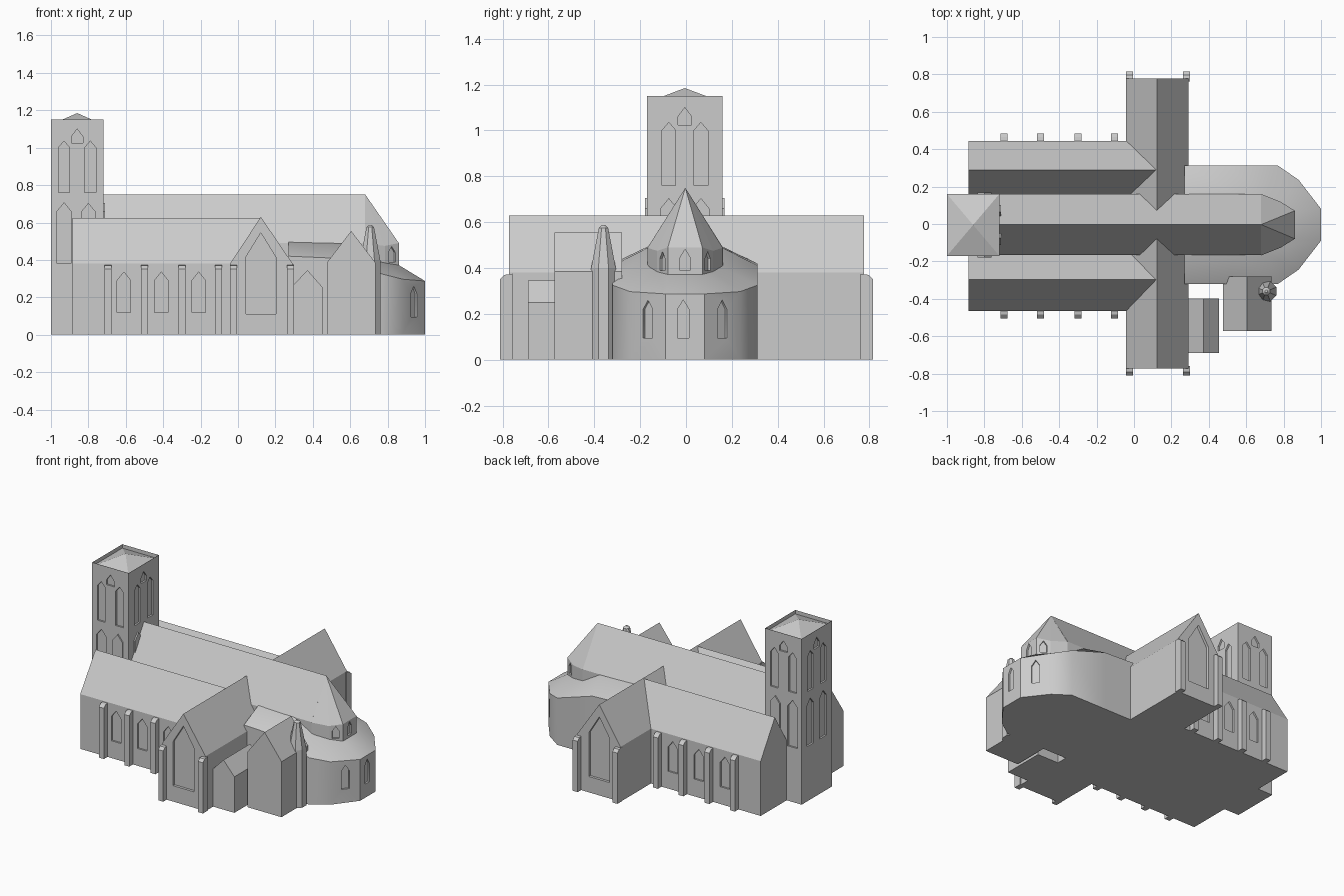
import bpy, bmesh, math
from mathutils import Vector

if "Cube" in bpy.data.objects:
    bpy.data.objects.remove(bpy.data.objects["Cube"])

stone = bpy.data.materials.new("pale_grey_stone")
stone.diffuse_color = (0.6, 0.6, 0.6, 1)
stone.use_nodes = True
stone.node_tree.nodes["Principled BSDF"].inputs["Base Color"].default_value = stone.diffuse_color


def finish(bm, name, smooth=None):
    bmesh.ops.recalc_face_normals(bm, faces=bm.faces[:])
    me = bpy.data.meshes.new(name)
    bm.to_mesh(me)
    bm.free()
    ob = bpy.data.objects.new(name, me)
    bpy.context.collection.objects.link(ob)
    me.materials.append(stone)
    if smooth:
        bpy.ops.object.select_all(action='DESELECT')
        ob.select_set(True)
        bpy.context.view_layer.objects.active = ob
        bpy.ops.object.shade_smooth_by_angle(angle=math.radians(smooth))
    return ob


def loft(bm, rings):
    """Closed solid through rings of equal point count."""
    vs = [[bm.verts.new(p) for p in r] for r in rings]
    n = len(vs[0])
    for a, b in zip(vs, vs[1:]):
        for i in range(n):
            j = (i + 1) % n
            bm.faces.new((a[i], a[j], b[j], b[i]))
    bm.faces.new(vs[0])
    return bm.faces.new(vs[-1])


def prism(name, prof, axis, a, b):
    bm = bmesh.new()
    put = (lambda u, z, t: (t, u, z)) if axis == 'x' else (lambda u, z, t: (u, t, z))
    loft(bm, [[put(u, z, t) for u, z in prof] for t in (a, b)])
    return finish(bm, name)


def gable(lo, hi, mid, eave, ridge):
    return [(lo, 0), (hi, 0), (hi, eave), (mid, ridge), (lo, eave)]


def lancet(bm, x, y, nx, ny, w, z0, z1, z2, back, out):
    """Pointed window prism standing on a wall point with outward normal."""
    n = Vector((nx, ny, 0)).normalized()
    t = Vector((-n.y, n.x, 0))
    prof = [(-w, z0), (w, z0), (w, z1), (0, z2), (-w, z1)]
    loft(bm, [[Vector((x, y, z)) + t * u + n * d for u, z in prof] for d in (-back, out)])


def cut_windows(ob, wins, depth=0.012):
    bm = bmesh.new()
    for w in wins:
        lancet(bm, *w, depth, 0.03)
    cutter = finish(bm, "window_cutter")
    cutter.hide_render = True
    mod = ob.modifiers.new("windows", 'BOOLEAN')
    mod.operation, mod.solver, mod.object = 'DIFFERENCE', 'EXACT', cutter
    bpy.context.view_layer.objects.active = ob
    bpy.ops.object.modifier_apply(modifier=mod.name)
    bpy.data.objects.remove(cutter)


def buttress(name, x, wall, s, d):
    y = lambda k: wall + s * k
    prism(name, [(y(-.015), 0), (y(d), 0), (y(d), .352), (y(d / 2), .37), (y(-.015), .375)],
          'x', x - .019, x + .019)


# Tower with sunken pyramid roof behind a thin parapet
X0, X1, Y0, Y1 = -1.0, -.72, -.17, .16
bm = bmesh.new()
top = loft(bm, [[(X0, Y0, z), (X1, Y0, z), (X1, Y1, z), (X0, Y1, z)] for z in (0, 1.15)])
bmesh.ops.inset_region(bm, faces=[top], thickness=.003)
bmesh.ops.translate(bm, verts=top.verts[:], vec=(0, 0, -.027))
peak = bmesh.ops.poke(bm, faces=[top])['verts'][0]
peak.co.z = 1.185
tower = finish(bm, "tower")
wins, plates = [], bmesh.new()
cx, cy = -.86, -.005
for x, y, nx, ny in ((cx, Y0, 0, -1), (cx, Y1, 0, 1), (X0, cy, -1, 0), (X1, cy, 1, 0)):
    for k in (-.07, .07):
        px, py = x + k * abs(ny), y + k * abs(nx)
        wins.append((px, py, nx, ny, .03, .76, 1.0, 1.035))
        if nx == 1 or (ny and k > 0):
            lancet(plates, px - .01 * abs(ny), py, nx, ny, .037, .38, .66, .705, .005, .009)
        else:
            wins.append((px, py, nx, ny, .037, .38, .66, .705))
    wins.append((x, y, nx, ny, .03, 1.025, 1.06, 1.1))
cut_windows(tower, wins)
finish(plates, "tower_window_plates")

# Nave with steep roof
prism("nave", gable(-.167, .161, -.003, .49, .75), 'x', -.72, .68)

# Aisles, each with its own ridge, windows and buttresses
for s, wall, ridge, label in ((-1, -.465, -.298, "south"), (1, .445, .29, "north")):
    prof = [(0, 0), (wall, 0), (wall, .38), (ridge, .625), (s * .15, .40), (0, .40)]
    aisle = prism(label + "_aisle", prof, 'x', -.885, .12)
    cut_windows(aisle, [(x, wall, 0, s, .036, .12, .29, .335) for x in (-.61, -.41, -.21)])
    for x in (-.695, -.5, -.3, -.105):
        buttress(label + "_aisle_buttress", x, wall, s, .04)

# Transept
transept = prism("transept", gable(-.042, .292, .122, .38, .63), 'y', -.773, .777)
cut_windows(transept, [(.122, y, 0, s, .08, .11, .415, .545)
                       for y, s in ((-.773, -1), (.777, 1))], .018)
for y, s in ((-.773, -1), (.777, 1)):
    for x in (-.025, .28):
        buttress("transept_buttress", x, y, s, .038)


# Choir with curved ambulatory
def mirrored(pts, c=-.004):
    return [(x, y + c, z) for x, y, z in pts] + [(x, c - y, z) for x, y, z in reversed(pts)]


outer = mirrored([(.27, .316, .42), (.5, .316, .41), (.77, .316, .325), (.88, .24, .297), (1, .085, .287)])
inner = mirrored([(.27, .16, .495), (.55, .16, .49), (.70, .155, .405), (.785, .12, .385), (.86, .075, .372)])
bm = bmesh.new()
loft(bm, [[(x, y, 0) for x, y, z in outer], outer, inner])
choir = finish(bm, "choir_ambulatory")
cut_windows(choir, [(1, -.012, 1, 0, .025, .095, .22, .26)] +
            [(.94, -.004 + s * .162, .155, s * .12, .026, .095, .22, .26) for s in (-1, 1)])
bpy.ops.object.select_all(action='DESELECT')
choir.select_set(True)
bpy.context.view_layer.objects.active = choir
bpy.ops.object.shade_smooth_by_angle(angle=math.radians(37))

# Upper apse with faceted conical roof
ring = mirrored([(.68, .164, .488), (.785, .122, .475), (.86, .075, .49)])
bm = bmesh.new()
cap = loft(bm, [[(x, y, .3) for x, y, z in ring], ring])
tip = bmesh.ops.poke(bm, faces=[cap])['verts'][0]
tip.co = (.68, -.003, .75)
apse = finish(bm, "upper_apse")
cut_windows(apse, [(.86, -.004, 1, 0, .022, .39, .445, .482)] +
            [(.822, -.004 + s * .0985, .047, s * .075, .022, .39, .44, .472) for s in (-1, 1)])

# Side chapel and low porch
prism("side_chapel", gable(.475, .735, .605, .385, .555), 'y', -.573, -.28)
prism("low_porch", gable(.28, .455, .372, .25, .345), 'y', -.69, -.397)

# Octagonal stair turret with tapering spire
bm = bmesh.new()
loft(bm, [[(.707 + r * math.cos(math.pi * (k + .5) / 4), -.36 + r * math.sin(math.pi * (k + .5) / 4), z)
           for k in range(8)] for r, z in ((.058, 0), (.058, .40), (.022, .575), (.008, .587))])
finish(bm, "stair_turret")
